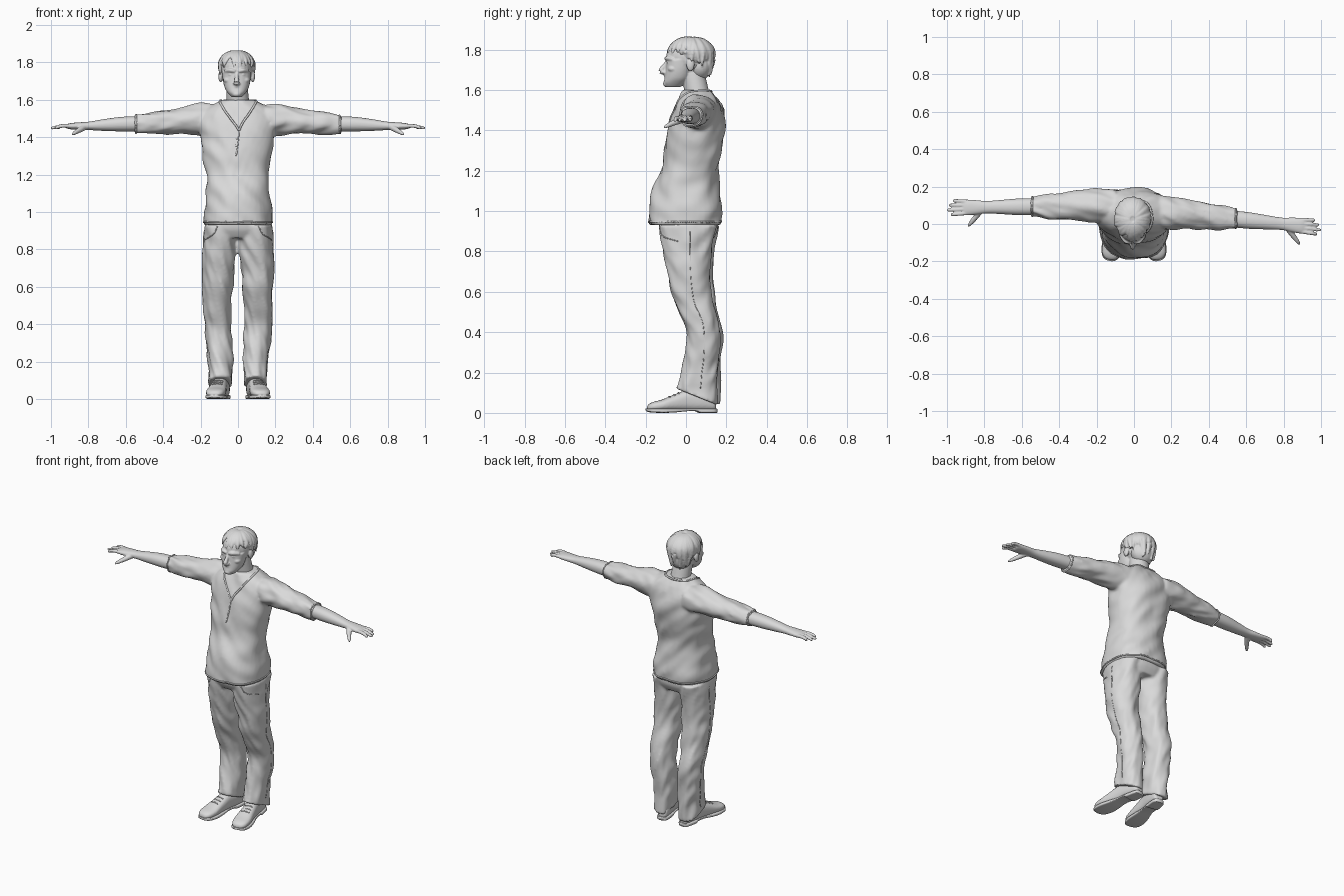
import bpy, bmesh, math, random
from mathutils import Vector, Matrix, noise
from mathutils.bvhtree import BVHTree

random.seed(4)
cube = bpy.data.objects.get("Cube")
if cube:
    bpy.data.objects.remove(cube)

grey = bpy.data.materials.new("plain_grey")
grey.use_nodes = True
grey.diffuse_color = (0.7, 0.7, 0.7, 1)
grey.node_tree.nodes["Principled BSDF"].inputs["Base Color"].default_value = (0.7, 0.7, 0.7, 1)


def spline(rows, steps):
    """Catmull-Rom through tuples of numbers."""
    out = []
    for i in range(len(rows) - 1):
        a, b, c, d = (rows[max(i - 1, 0)], rows[i], rows[i + 1], rows[min(i + 2, len(rows) - 1)])
        for k in range(steps):
            t = k / steps
            out.append([q + 0.5 * t * (r - p + t * (2 * p - 5 * q + 4 * r - s + t * (3 * (q - r) + s - p)))
                        for p, q, r, s in zip(a, b, c, d)])
    return out + [list(rows[-1])]


def skin(bm, rings):
    """Bridge rings of points into a closed solid."""
    loops = [[bm.verts.new(p) for p in ring] for ring in rings]
    n = len(loops[0])
    for lo, hi in zip(loops, loops[1:]):
        for j in range(n):
            bm.faces.new((lo[j], lo[(j + 1) % n], hi[(j + 1) % n], hi[j]))
    bm.faces.new(loops[0][::-1])
    bm.faces.new(loops[-1])


def loft(bm, axis, rows, power=2.0, steps=6, n=40, fold=0.0, tilt=0.0):
    """Rows: position along axis, two centre values, two radii. tilt slants the last ring."""
    rings = []
    for k, (t, c1, c2, r1, r2) in enumerate(spline(rows, steps)):
        slant = tilt * max(0, 1 - (len(rows) - 1 - k / steps))
        ring = []
        for j in range(n):
            a = math.tau * j / n
            u, v = (math.copysign(abs(f) ** (2 / power), f) for f in (math.cos(a), math.sin(a)))
            w = noise.noise(Vector((c1 * 9 + u * 1.6, v * 1.6, t * 13 + u * 2))) * fold
            p, q = c1 + u * (r1 + w), c2 + v * (r2 + w)
            ring.append({"z": (p, q, t - slant * (q - c2)), "x": (t, p, q), "y": (p, t, q)}[axis])
        rings.append(ring)
    skin(bm, rings)


def tube(bm, pts, radii, n=10, steps=4):
    """Tapered round tube through points."""
    path = spline([(*p, r) for p, r in zip(pts, radii)], steps)
    rings = []
    for i, (x, y, z, r) in enumerate(path):
        d = Vector(path[min(i + 1, len(path) - 1)][:3]) - Vector(path[max(i - 1, 0)][:3])
        q = d.to_track_quat("Z", "Y")
        rings.append([Vector((x, y, z)) + q @ Vector((math.cos(a) * r, math.sin(a) * r, 0))
                      for a in (math.tau * j / n for j in range(n))])
    skin(bm, rings)


def ball(bm, centre, radii):
    m = Matrix.Translation(centre) @ Matrix.Diagonal((*radii, 1))
    bmesh.ops.create_uvsphere(bm, u_segments=24, v_segments=16, radius=1, matrix=m)


def finish(name, bm, voxel=0, soften=0):
    """Turn the bmesh into an object, fusing overlapping solids when voxel is set."""
    bmesh.ops.recalc_face_normals(bm, faces=bm.faces)
    for f in bm.faces:
        f.smooth = True
    me = bpy.data.meshes.new(name)
    bm.to_mesh(me)
    bm.free()
    me.materials.append(grey)
    ob = bpy.data.objects.new(name, me)
    bpy.context.scene.collection.objects.link(ob)
    if voxel:
        m = ob.modifiers.new("fuse", "REMESH")
        m.mode, m.voxel_size, m.use_smooth_shade = "VOXEL", voxel, True
    if soften:
        m = ob.modifiers.new("soften", "SMOOTH")
        m.factor, m.iterations = 0.5, soften
    return ob


def surface(ob):
    bpy.context.view_layer.update()
    return BVHTree.FromObject(ob, bpy.context.evaluated_depsgraph_get())


def trim(name, tree, pts, r=0.004):
    """Thin piping laid on a surface."""
    bm = bmesh.new()
    laid = [tree.find_nearest(Vector(p[:3]))[0] for p in spline(pts, 6)]
    tube(bm, laid, [r] * len(laid), n=6, steps=1)
    return finish(name, bm)


def arm_y(s, x):
    return 0.08 - 0.1 * x if s > 0 else 0.1 - 0.013 * x


SIDES = ((1, "left"), (-1, "right"))

# Shirt: torso and sleeves fused
bm = bmesh.new()
loft(bm, "z", [(0.93, 0, -0.003, 0.187, 0.178), (1.0, 0, 0, 0.183, 0.183), (1.1, 0, 0, 0.17, 0.165),
               (1.2, -0.002, 0.02, 0.167, 0.14), (1.3, -0.005, 0.037, 0.182, 0.143),
               (1.4, 0, 0.05, 0.198, 0.138), (1.5, 0, 0.06, 0.2, 0.12), (1.55, 0, 0.06, 0.17, 0.1),
               (1.58, 0, 0.057, 0.125, 0.08), (1.6, 0, 0.052, 0.09, 0.066)], power=2.3, fold=0.014)
for s, side in SIDES:
    rows = [(0.1, 1.49, 0.085, 0.08), (0.2, 1.495, 0.09, 0.083), (0.28, 1.49, 0.08, 0.073),
            (0.37, 1.482, 0.072, 0.064), (0.46, 1.475, 0.07, 0.06), (0.52, 1.472, 0.058, 0.053),
            (0.555, 1.472, 0.052, 0.048)]
    loft(bm, "x", [(s * x, arm_y(s, x), z, ry, rz) for x, z, ry, rz in rows], fold=0.012)
shirt = finish("shirt", bm, 0.009, 5)
cloth = surface(shirt)

# Neckline, placket, cuffs and hem piping
for s, side in SIDES:
    trim(side + "_neckline", cloth, [(0, 0.13, 1.595), (s * 0.07, 0.11, 1.595), (s * 0.095, 0.04, 1.59),
                                     (s * 0.075, -0.04, 1.55), (s * 0.03, -0.08, 1.49), (0.005, -0.1, 1.44)], 0.006)
    rim = [(s * 0.545, arm_y(s, 0.545) + 0.056 * math.cos(a), 1.472 + 0.052 * math.sin(a))
           for a in (math.tau * k / 16 for k in range(17))]
    trim(side + "_cuff", cloth, rim, 0.005)
trim("placket", cloth, [(0.005, -0.1, 1.44), (0, -0.1, 1.37), (-0.01, -0.11, 1.3)], 0.003)
trim("hem", cloth, [(0.2 * math.cos(a), 0.2 * math.sin(a), 0.945)
                    for a in (math.tau * k / 24 for k in range(25))], 0.005)
bm = bmesh.new()
for z in (1.32, 1.36, 1.4):
    ball(bm, cloth.find_nearest(Vector((-0.008, -0.12, z)))[0], (0.006, 0.004, 0.006))
finish("shirt_buttons", bm)

# Trousers: hips and two legs fused
bm = bmesh.new()
loft(bm, "z", [(0.97, 0, 0.01, 0.165, 0.145), (0.91, 0, 0.013, 0.18, 0.145), (0.86, 0, 0.015, 0.17, 0.12)], 2.4)
for s, side in SIDES:
    rows = [(0.93, 0.094, 0.015, 0.088, 0.142), (0.8, 0.098, 0.012, 0.09, 0.123), (0.7, 0.102, 0.02, 0.086, 0.107),
            (0.6, 0.106, 0.032, 0.081, 0.1), (0.5, 0.107, 0.062, 0.075, 0.092), (0.4, 0.106, 0.09, 0.072, 0.085),
            (0.3, 0.1, 0.088, 0.069, 0.084), (0.2, 0.094, 0.076, 0.067, 0.09), (0.13, 0.093, 0.062, 0.063, 0.1),
            (0.08, 0.093, 0.058, 0.062, 0.104)]
    loft(bm, "z", [(z, s * x, y - s * 0.006, rx, ry) for z, x, y, rx, ry in rows], 2.2, fold=0.013, tilt=0.4)
trousers = finish("trousers", bm, 0.009, 3)
denim = surface(trousers)
for s, side in SIDES:
    trim(side + "_pocket", denim, [(s * 0.11, -0.13, 0.925), (s * 0.135, -0.12, 0.88), (s * 0.18, -0.04, 0.85)], 0.003)
    trim(side + "_side_seam", denim, [(s * 0.2, 0.02, 0.9), (s * 0.2, 0.03, 0.6), (s * 0.19, 0.09, 0.4),
                                      (s * 0.17, 0.07, 0.12)], 0.002)

# Shoes
for s, side in SIDES:
    place = Matrix.Translation((s * 0.101, -0.02, 0)) @ Matrix.Rotation(s * math.radians(9), 4, "Z")
    bm = bmesh.new()
    rows = [(0.168, 0.02, 0.06), (0.155, 0.033, 0.085), (0.1, 0.04, 0.11), (0.03, 0.041, 0.115),
            (-0.04, 0.047, 0.09), (-0.1, 0.053, 0.066), (-0.145, 0.047, 0.054), (-0.168, 0.03, 0.042),
            (-0.174, 0.012, 0.03)]
    loft(bm, "y", [(y, 0, 0.01 + (t - 0.01) / 2, w, (t - 0.01) / 2) for y, w, t in rows], 2.5, steps=4, n=28)
    bm.transform(place)
    shoe = finish(side + "_shoe", bm, 0.006, 2)
    bm = bmesh.new()
    rows = [(0.174, 0.02, 0), (0.155, 0.037, 0), (0.09, 0.041, 0), (0.07, 0.039, 0.008), (0.02, 0.038, 0.008),
            (-0.04, 0.049, 0.002), (-0.1, 0.056, 0), (-0.15, 0.048, 0.002), (-0.172, 0.031, 0.006), (-0.18, 0.012, 0.01)]
    loft(bm, "y", [(y, 0, (0.022 + b) / 2, w, (0.022 - b) / 2) for y, w, b in rows], 5, steps=4, n=28)
    bm.transform(place)
    finish(side + "_sole", bm)
    leather = surface(shoe)
    for k in range(3):
        y = -0.025 - k * 0.022
        lace = [place @ Vector((x, y + 0.3 * abs(x), 0.12 - k * 0.012 - abs(x))) for x in (-0.025, 0, 0.025)]
        trim(f"{side}_lace_{k + 1}", leather, lace, 0.0035)

# Forearms with hands
for s, side in SIDES:
    bm = bmesh.new()
    rows = [(0.5, 1.472, 0.045, 0.041), (0.62, 1.47, 0.044, 0.039), (0.72, 1.465, 0.037, 0.031),
            (0.79, 1.461, 0.033, 0.023), (0.84, 1.46, 0.038, 0.02), (0.89, 1.459, 0.042, 0.017),
            (0.915, 1.458, 0.038, 0.012)]
    loft(bm, "x", [(s * x, arm_y(s, x), z, ry, rz) for x, z, ry, rz in rows], 2.2)
    for k, tip in enumerate((0.98, 0.999, 0.99, 0.965)):
        off = -0.031 + k * 0.021
        pts = [(s * x, arm_y(s, x) + off * (1 + 2.5 * (x - 0.9)), 1.459 + dz)
               for x, dz in ((0.88, 0), (0.93, 0.002), (0.96, -0.003), (tip - 0.005, -0.01), (tip, -0.011))]
        tube(bm, pts, (0.011, 0.0105, 0.0095, 0.008, 0.003))
    pts = [(s * x, arm_y(s, x) + dy, z) for x, dy, z in ((0.82, -0.015, 1.455), (0.845, -0.05, 1.44),
                                                         (0.872, -0.083, 1.424), (0.887, -0.101, 1.414))]
    tube(bm, pts, (0.018, 0.015, 0.011, 0.005))
    finish(side + "_forearm_and_hand", bm, 0.0045, 2)

# Head: neck, skull, jaw and features fused
cx = -0.007
bm = bmesh.new()
tube(bm, [(0, 0.065, 1.5), (0, 0.055, 1.58), (cx, 0.035, 1.68), (cx, 0.03, 1.72)], (0.075, 0.061, 0.057, 0.05), n=28)
ball(bm, (cx, 0.02, 1.765), (0.085, 0.118, 0.095))
loft(bm, "z", [(1.75, cx, -0.025, 0.078, 0.072), (1.7, cx, -0.033, 0.073, 0.068), (1.66, cx, -0.042, 0.062, 0.064),
               (1.635, cx, -0.055, 0.046, 0.055), (1.615, cx, -0.064, 0.028, 0.036)], 2.2)
tube(bm, [(cx, -0.088, 1.75), (cx, -0.106, 1.722), (cx, -0.123, 1.695), (cx, -0.11, 1.68)],
     (0.008, 0.01, 0.014, 0.006))
tube(bm, [(cx + 0.026 * math.cos(a), -0.104 + 0.012 * abs(math.cos(a)), 1.658 + 0.014 * math.sin(a))
          for a in (math.tau * k / 12 for k in range(13))], [0.0065] * 13)
ball(bm, (cx, -0.094, 1.63), (0.024, 0.02, 0.016))
for s, side in SIDES:
    tube(bm, [(cx + s * x, y, z) for x, y, z in ((0.008, -0.096, 1.752), (0.035, -0.094, 1.758), (0.064, -0.065, 1.752))],
         (0.009, 0.011, 0.007))
    ball(bm, (cx + s * 0.033, -0.082, 1.735), (0.014, 0.014, 0.009))
    ball(bm, (cx + s * 0.047, -0.062, 1.705), (0.024, 0.028, 0.018))
    ball(bm, (cx + s * 0.012, -0.11, 1.688), (0.008, 0.01, 0.007))
    ball(bm, (cx + s * 0.086, 0.022, 1.725), (0.012, 0.02, 0.032))
finish("head", bm, 0.0045, 2)

# Hair: a cap with layered locks combed from the crown
bm = bmesh.new()
ball(bm, (cx, 0.042, 1.782), (0.097, 0.1, 0.08))
ball(bm, (cx, 0.07, 1.72), (0.075, 0.06, 0.07))
for k in range(54):
    a = math.tau * k / 27 + random.uniform(-0.1, 0.1)
    end = 110 + 24 * math.sin(a) + random.uniform(-14, 10) - 18 * (k > 26)
    twist, flare = random.uniform(-0.25, 0.25), random.uniform(0, 0.014)
    pts = []
    for i in range(6):
        f = i / 5
        t = math.radians(8 + (end - 8) * f)
        az = a + twist * f * f
        spread = math.sin(t) if t < math.pi / 2 else max(math.sin(t), 0.86)
        out = spread + f ** 4 * flare * 9
        pts.append((cx + 0.09 * out * math.cos(az), 0.026 + 0.108 * out * math.sin(az),
                    1.775 + (0.081 if t < math.pi / 2 else 0.15) * math.cos(t)))
    tube(bm, pts, (0.01, 0.013, 0.014, 0.014, 0.011, 0.003), n=8, steps=3)
finish("hair", bm, 0.0045, 1)
